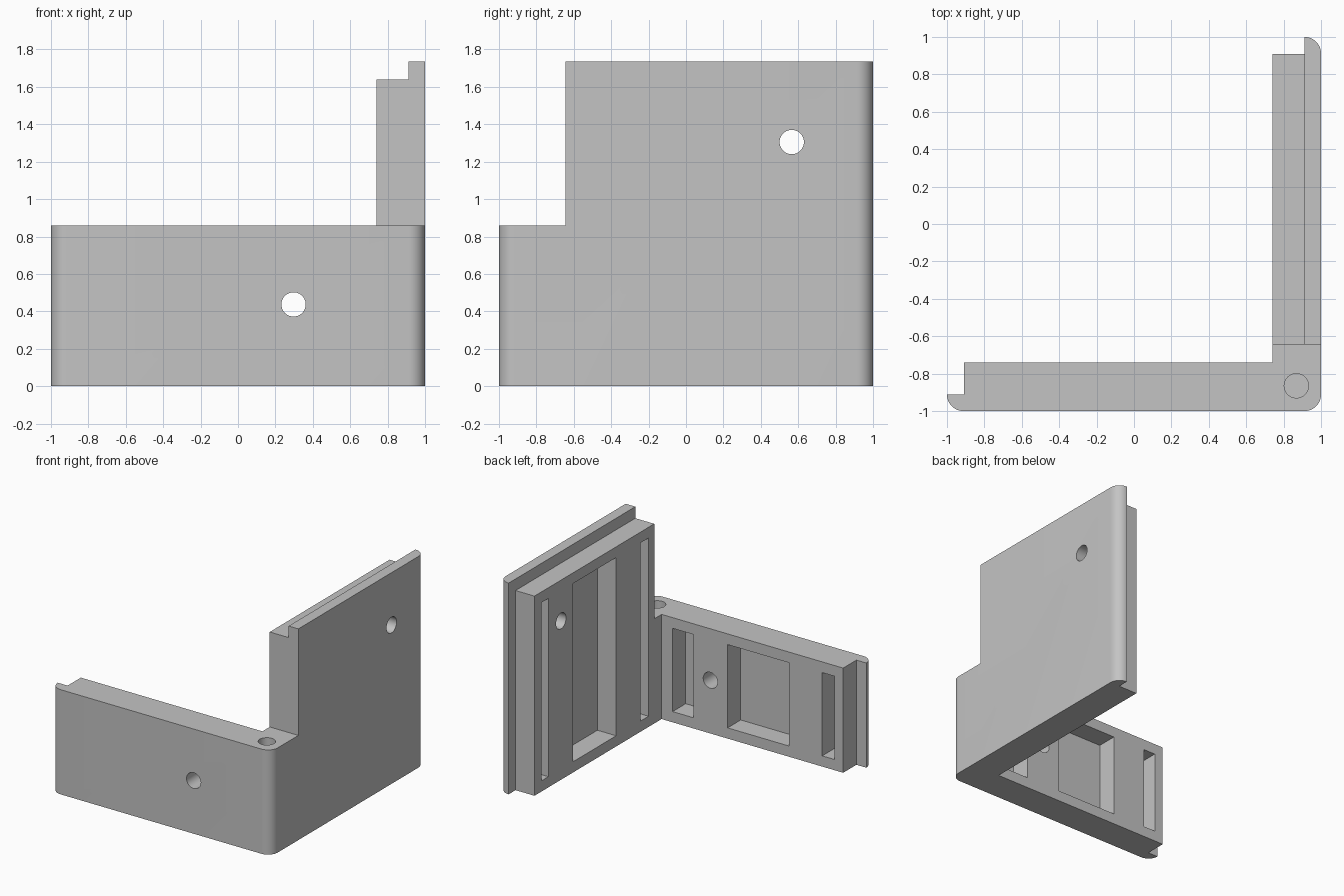
import bpy, bmesh, math
from mathutils import Matrix, Vector

cube = bpy.data.objects.get("Cube")
if cube:
    bpy.data.objects.remove(cube, do_unlink=True)

HEIGHT, LOW, SHOULDER = 1.735, 0.86, 1.64   # tall wall, short wall, inner block
INNER, LIP, TONGUE = 0.74, 0.912, 0.91      # wall inside, lip inside, block end
RADIUS, DEPTH, MARGIN, HOLE = 0.088, 0.17, 0.088, 0.065

grey = bpy.data.materials.new("plain grey")
grey.use_nodes = True
colour = (0.55, 0.55, 0.55, 1)
grey.diffuse_color = colour
grey.node_tree.nodes["Principled BSDF"].inputs["Base Color"].default_value = colour


def finish(bm, name):
    bmesh.ops.recalc_face_normals(bm, faces=bm.faces[:])
    mesh = bpy.data.meshes.new(name)
    bm.to_mesh(mesh)
    bm.free()
    mesh.materials.append(grey)
    obj = bpy.data.objects.new(name, mesh)
    bpy.context.collection.objects.link(obj)
    return obj


def arc(cx, cy, start, steps=12):
    """Quarter circle, counter-clockwise from the start angle in degrees."""
    angles = [math.radians(start + 90 * i / steps) for i in range(steps + 1)]
    return [(cx + RADIUS * math.cos(a), cy + RADIUS * math.sin(a)) for a in angles]


def cut(target, cutter):
    cutter.hide_render = True
    mod = target.modifiers.new("cut", "BOOLEAN")
    mod.operation, mod.solver, mod.object = "DIFFERENCE", "EXACT", cutter
    bpy.context.view_layer.objects.active = target
    bpy.ops.object.modifier_apply(modifier=mod.name)
    bpy.data.objects.remove(cutter, do_unlink=True)


def cut_box(target, low, high):
    low, high = Vector(low), Vector(high)
    bm = bmesh.new()
    bmesh.ops.create_cube(bm, size=1, matrix=Matrix.Translation((low + high) / 2)
                          @ Matrix.Diagonal((*(high - low), 1)))
    cut(target, finish(bm, "box_cutter"))


def cut_hole(target, centre, axis, length):
    turn = Vector((0, 0, 1)).rotation_difference(Vector(axis)).to_matrix().to_4x4()
    bm = bmesh.new()
    bmesh.ops.create_cone(bm, cap_ends=True, segments=40, radius1=HOLE, radius2=HOLE,
                          depth=length, matrix=Matrix.Translation(centre) @ turn)
    cut(target, finish(bm, "hole_cutter"))


# L-shaped plan with rounded outer corners and a thin lip at each end
r = 1 - RADIUS
plan = arc(-r, -r, 180) + arc(r, -r, 270) + arc(r, r, 0)
plan += [(LIP, TONGUE), (INNER, TONGUE), (INNER, -INNER), (-TONGUE, -INNER), (-TONGUE, -LIP)]
bm = bmesh.new()
base = bm.faces.new([bm.verts.new((x, y, 0)) for x, y in plan])
walls = bmesh.ops.extrude_face_region(bm, geom=[base])
bmesh.ops.translate(bm, vec=(0, 0, HEIGHT),
                    verts=[g for g in walls["geom"] if isinstance(g, bmesh.types.BMVert)])
bracket = finish(bm, "corner_bracket")

# Short front wall, and the step along the top of the tall wall
cut_box(bracket, (-2, -2, LOW), (2, -0.645, 3))
cut_box(bracket, (0, -2, SHOULDER), (LIP, 2, 3))

# Pockets in the inside of the front wall
for x0, x1 in ((0.45, 0.64), (-0.42, 0.14), (-0.83, -0.72)):
    cut_box(bracket, (x0, -INNER - DEPTH, MARGIN), (x1, -INNER + 0.1, LOW - MARGIN))

# Pockets in the inside of the tall side wall
for y0, y1 in ((0.73, 0.82), (-0.15, 0.41), (-0.57, -0.465)):
    cut_box(bracket, (INNER - 0.1, y0, MARGIN), (INNER + DEPTH, y1, SHOULDER - MARGIN))

# Screw holes through both walls, and a blind pin hole in the corner
cut_hole(bracket, (0.297, -0.87, 0.437), (0, 1, 0), 0.6)
cut_hole(bracket, (0.87, 0.565, 1.305), (1, 0, 0), 0.6)
cut_hole(bracket, (0.868, -0.865, LOW), (0, 0, 1), 1.2)

bpy.ops.object.select_all(action="DESELECT")
bracket.select_set(True)
bpy.context.view_layer.objects.active = bracket
bpy.ops.object.shade_smooth_by_angle(angle=math.radians(30))
